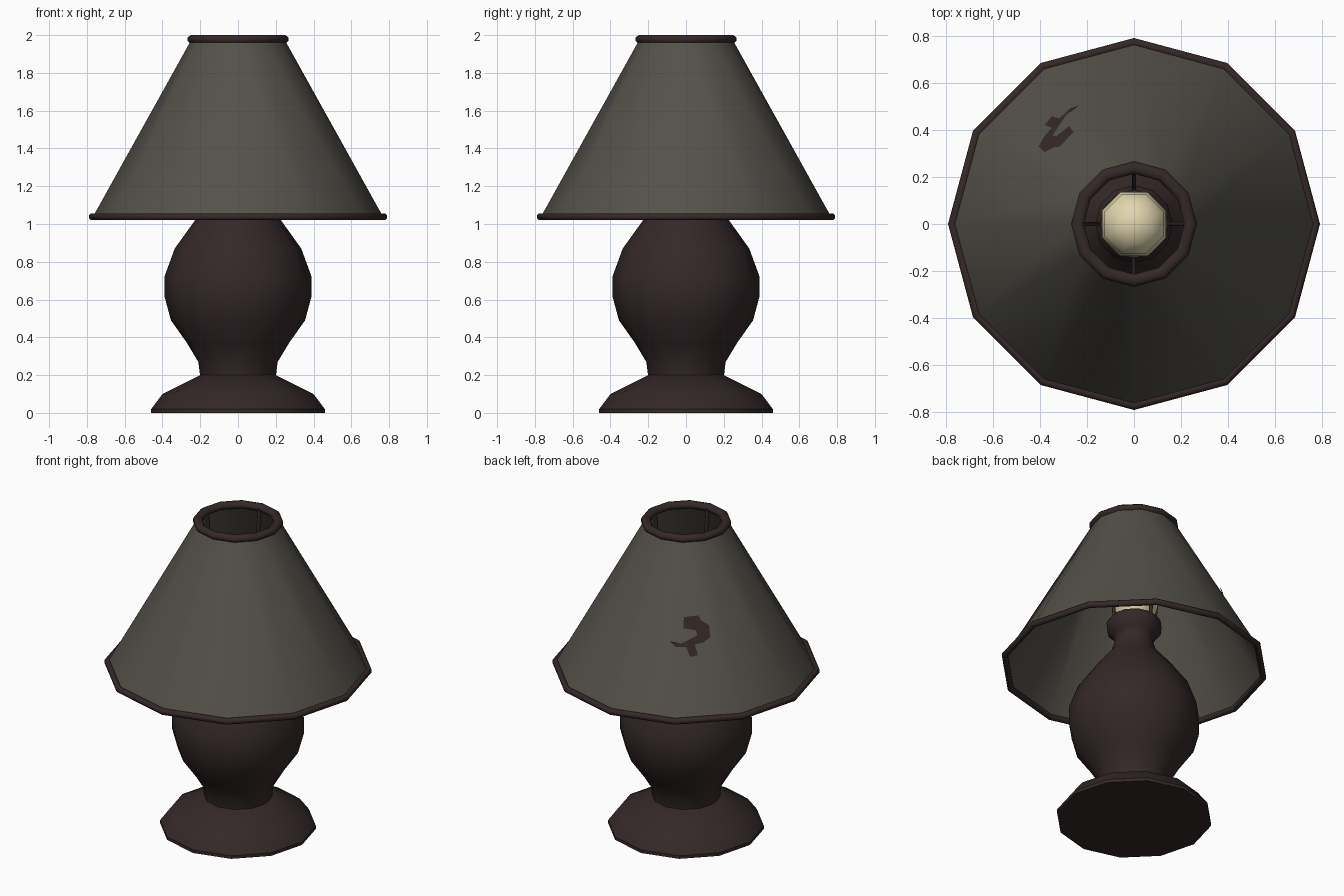
import bpy, bmesh, math
from mathutils import Vector

if "Cube" in bpy.data.objects:
    bpy.data.objects.remove(bpy.data.objects["Cube"])


def material(name, rgb):
    m = bpy.data.materials.new(name)
    m.diffuse_color = (*rgb, 1)
    m.use_nodes = True
    m.node_tree.nodes["Principled BSDF"].inputs["Base Color"].default_value = m.diffuse_color
    return m


BROWN = material("dark brown", (0.035, 0.021, 0.021))
GREY = material("warm grey cloth", (0.09, 0.082, 0.068))
CREAM = material("cream glass", (0.76, 0.67, 0.43))


def finish(name, bm, mat, angle=35, recalc=True):
    if recalc:
        bmesh.ops.recalc_face_normals(bm, faces=bm.faces)
    me = bpy.data.meshes.new(name)
    bm.to_mesh(me)
    bm.free()
    ob = bpy.data.objects.new(name, me)
    bpy.context.collection.objects.link(ob)
    me.materials.append(mat)
    bpy.ops.object.select_all(action='DESELECT')
    ob.select_set(True)
    bpy.context.view_layer.objects.active = ob
    bpy.ops.object.shade_smooth_by_angle(angle=math.radians(angle))
    return ob


def lathe(name, profile, mat, sides=12, turn=0.0, closed=False, angle=35):
    """Revolve (radius, height) points around z."""
    bm = bmesh.new()
    rings = []
    for r, z in profile:
        if r == 0:
            rings.append([bm.verts.new((0, 0, z))] * sides)
        else:
            rings.append([bm.verts.new((r * math.cos(turn + i * math.tau / sides),
                                        r * math.sin(turn + i * math.tau / sides), z))
                          for i in range(sides)])
    pairs = list(zip(rings, rings[1:]))
    if closed:
        pairs.append((rings[-1], rings[0]))
    for a, b in pairs:
        for i in range(sides):
            j = (i + 1) % sides
            quad = list(dict.fromkeys((a[i], a[j], b[j], b[i])))
            bm.faces.new(quad)
    return finish(name, bm, mat, angle)


# Foot and vase-shaped body
lathe("foot", [(0, 0), (0.46, 0), (0.46, 0.02), (0.4, 0.1), (0.2, 0.2), (0, 0.2)], BROWN)
lathe("body", [(0, 0.19), (0.2, 0.19), (0.21, 0.27), (0.27, 0.37), (0.355, 0.49), (0.39, 0.62),
               (0.39, 0.72), (0.335, 0.87), (0.22, 1.03), (0.135, 1.13), (0.115, 1.2),
               (0.125, 1.24), (0.16, 1.27), (0.165, 1.32), (0.145, 1.35), (0, 1.35)], BROWN, angle=50)

# Bulb
lathe("bulb", [(0, 1.34), (0.09, 1.34), (0.125, 1.4), (0.148, 1.48), (0.135, 1.56),
               (0.08, 1.62), (0, 1.645)], CREAM, sides=8, turn=math.pi / 8, angle=60)

# Thin conical shade
shade = lathe("shade", [(0.25, 1.97), (0.77, 1.035), (0.76, 1.035), (0.24, 1.97)], GREY, closed=True)


# Rounded rims at the top and bottom of the shade
def rim(name, r, z, half_w, half_h):
    lathe(name, [(r + half_w * math.cos(k * math.tau / 8 + math.pi / 8) / 0.924,
                  z + half_h * math.sin(k * math.tau / 8 + math.pi / 8) / 0.924)
                 for k in range(8)], BROWN, closed=True, angle=50)


rim("top_rim", 0.24, 1.978, 0.027, 0.022)
rim("bottom_rim", 0.772, 1.038, 0.018, 0.018)

# Four wire supports from the collar to the top rim
for k in range(4):
    a = k * math.pi / 2
    d = Vector((math.cos(a), math.sin(a), 0))
    p, q = d * 0.15 + Vector((0, 0, 1.32)), d * 0.222 + Vector((0, 0, 1.975))
    bm = bmesh.new()
    bmesh.ops.create_cone(bm, cap_ends=True, segments=6, radius1=0.011, radius2=0.011,
                          depth=(q - p).length)
    rot = (q - p).to_track_quat('Z', 'Y').to_matrix()
    for v in bm.verts:
        v.co = rot @ v.co + (p + q) / 2
    finish("support_%d" % (k + 1), bm, BROWN, 65)

# Irregular dark stain lying on the back left panel: (across, outward) points
stain = [(-0.094, 0.455), (-0.006, 0.453), (0.006, 0.467), (0.053, 0.483), (0.053, 0.517),
         (0.006, 0.53), (-0.041, 0.533), (-0.029, 0.564), (-0.076, 0.567), (-0.094, 0.539),
         (-0.153, 0.536), (-0.188, 0.519), (-0.123, 0.528), (-0.064, 0.517), (-0.023, 0.508),
         (-0.029, 0.494), (-0.1, 0.486)]
out = Vector((-1, 1, 0)).normalized()
side = Vector((-1, -1, 0)).normalized()
c = math.cos(math.pi / 12)
slope = (1.97 - 1.035) / ((0.77 - 0.25) * c)
normal = (out * slope + Vector((0, 0, 1))).normalized()
bm = bmesh.new()
face = bm.faces.new([bm.verts.new(side * u + out * d
                                  + Vector((0, 0, 1.035 + (0.77 * c - d) * slope))
                                  + normal * 0.003) for u, d in stain])
face.normal_update()
if face.normal.dot(normal) < 0:
    face.normal_flip()
bmesh.ops.triangulate(bm, faces=bm.faces[:])
finish("stain", bm, BROWN, recalc=False)
